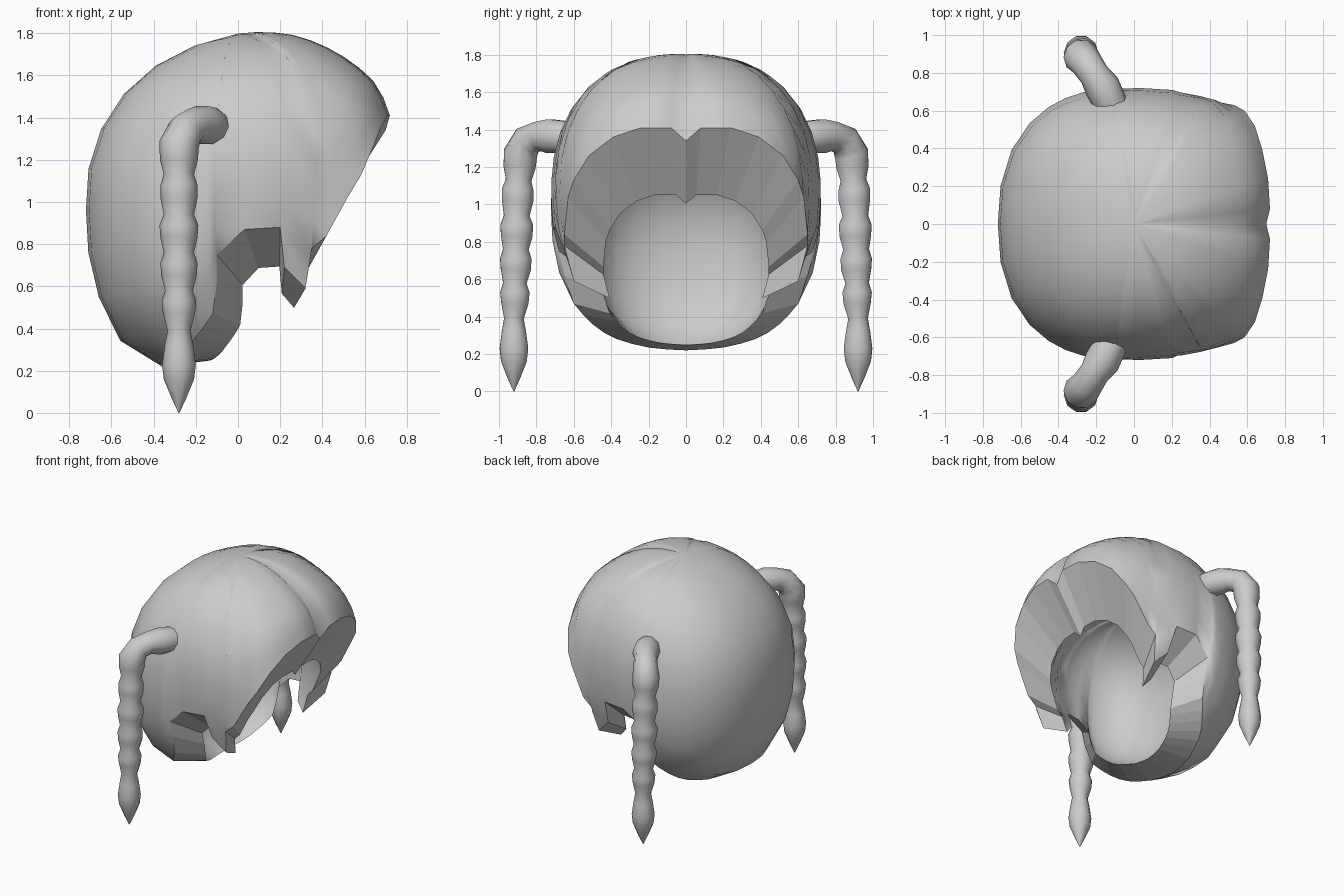
import bpy, bmesh, math
from mathutils import Vector

if "Cube" in bpy.data.objects:
    bpy.data.objects.remove(bpy.data.objects["Cube"])

hair = bpy.data.materials.new("hair_grey")
hair.diffuse_color = (0.6, 0.6, 0.6, 1)
hair.use_nodes = True
hair.node_tree.nodes["Principled BSDF"].inputs["Base Color"].default_value = hair.diffuse_color

C = Vector((0, 0, 1.0))      # centre of the hair mass
P, HALF_W = 2.4, 0.73        # roundness and half width
ROWS = 10

# side outline of the hair mass (x, z)
OUTLINE = [(-.72, .95), (-.71, 1.15), (-.62, 1.40), (-.44, 1.61), (-.27, 1.71), (-.09, 1.78),
           (.27, 1.79), (.5, 1.69), (.64, 1.58), (.71, 1.46), (.74, 1.3), (.76, 1.15), (.74, 1.0),
           (.68, .75), (.6, .5), (.4, .3), (0, .2), (-.36, .22), (-.55, .33), (-.62, .45), (-.69, .68)]
POLAR = sorted((math.atan2(z - C.z, x), math.hypot(x, z - C.z)) for x, z in OUTLINE)
POLAR = [(POLAR[-1][0] - math.tau, POLAR[-1][1])] + POLAR + [(POLAR[0][0] + math.tau, POLAR[0][1])]

# hairline from the fringe parting, round the sideburn and ear, to the nape
HAIRLINE = [(.70, 0, 1.34), (.72, .08, 1.41), (.71, .24, 1.41), (.68, .39, 1.36), (.64, .52, 1.26),
            (.585, .60, 1.13), (.53, .63, 1.04), (.42, .65, .84), (.35, .65, .78), (.32, .60, .59),
            (.22, .63, .69), (.20, .70, .88), (.03, .71, .87), (-.10, .68, .75), (-.10, .65, .62),
            (-.12, .60, .47), (-.16, .55, .41), (-.20, .50, .36), (-.24, .44, .315), (-.27, .37, .28),
            (-.30, .29, .255), (-.33, .2, .235), (-.35, .1, .225), (-.36, 0, .22)]


def surface_radius(d):
    a = math.atan2(d.z, d.x)
    for (a0, r0), (a1, r1) in zip(POLAR, POLAR[1:]):
        if a0 <= a <= a1:
            s = r0 + (r1 - r0) * (a - a0) / (a1 - a0)
            break
    return ((math.hypot(d.x, d.z) / s) ** P + (abs(d.y) / HALF_W) ** P) ** (-1 / P)


def strand(rim, parting):
    """Points from the crown down to one hairline point."""
    v = Vector(rim) - C
    up, d1 = Vector((0, 0, 1)), v.normalized()
    fit = v.length / surface_radius(d1)
    pts = []
    for i in range(1, ROWS + 1):
        t = i / ROWS
        d = up.slerp(d1, t)
        k = 1 + (fit - 1) * t ** 4
        if parting and i < ROWS:
            k -= 0.035 * min(1, t * 2)
        pts.append(C + d * surface_radius(d) * k)
    return pts


def cavity(p):
    return Vector((p.x * .58 + .08, p.y * .68, p.z * .675 + .1))


# hair cap: outer shell, inner shell and a flat faceted rim between them
full = HAIRLINE + [(x, -y, z) for x, y, z in HAIRLINE[-2:0:-1]]
cols = [strand(p, i == 0) for i, p in enumerate(full)]
crown = C + Vector((0, 0, surface_radius(Vector((0, 0, 1)))))
bm = bmesh.new()
shells = []
for f in (lambda p: p, cavity):
    shells.append((bm.verts.new(f(crown)), [[bm.verts.new(f(p)) for p in c] for c in cols]))
n = len(cols)
for j, (top, g) in enumerate(shells):
    for i in range(n):
        a, b = g[i], g[(i + 1) % n]
        quads = [(top, a[0], b[0])] + [(a[k], a[k + 1], b[k + 1], b[k]) for k in range(ROWS - 1)]
        for q in quads:
            bm.faces.new(q if j == 0 else q[::-1]).smooth = True
for i in range(n):
    o, q = shells[0][1], shells[1][1]
    k = (i + 1) % n
    bm.faces.new((o[i][-1], q[i][-1], q[k][-1], o[k][-1])).smooth = False
    for g in (o, q):
        bm.edges.get((g[i][-1], g[k][-1])).smooth = False
bmesh.ops.recalc_face_normals(bm, faces=bm.faces)
me = bpy.data.meshes.new("hair_cap")
bm.to_mesh(me)
bm.free()
me.materials.append(hair)
bpy.context.collection.objects.link(bpy.data.objects.new("hair_cap", me))

# braids: (x, y, z, radius) from the root inside the cap to the pointed tip
BRAID = [(-.06, .50, 1.33, .07), (-.13, .65, 1.36, .09), (-.17, .73, 1.365, .095), (-.21, .79, 1.365, .08),
         (-.25, .85, 1.34, .085), (-.28, .885, 1.27, .095), (-.28, .89, 1.20, .09), (-.28, .895, 1.13, .072),
         (-.28, .90, 1.08, .088), (-.28, .90, 1.02, .088), (-.28, .905, .94, .072),
         (-.28, .905, .89, .092), (-.28, .905, .83, .088), (-.28, .91, .76, .072),
         (-.28, .91, .71, .088), (-.28, .91, .65, .084), (-.28, .915, .58, .066),
         (-.28, .915, .53, .082), (-.28, .915, .47, .076), (-.28, .92, .39, .055),
         (-.28, .92, .32, .068), (-.28, .92, .23, .08), (-.28, .92, .16, .072),
         (-.28, .92, .07, .035), (-.28, .92, 0, .002)]
for side, name in ((-1, "braid_front"), (1, "braid_back")):
    cu = bpy.data.curves.new(name, 'CURVE')
    cu.dimensions = '3D'
    cu.bevel_depth = 1.0
    cu.bevel_resolution = 3
    cu.use_fill_caps = True
    sp = cu.splines.new('POLY')
    sp.points.add(len(BRAID) - 1)
    for pt, (x, y, z, r) in zip(sp.points, BRAID):
        pt.co = (x, y * side, z, 1)
        pt.radius = r
    ob = bpy.data.objects.new(name, cu)
    bpy.context.collection.objects.link(ob)
    bpy.ops.object.select_all(action='DESELECT')
    ob.select_set(True)
    bpy.context.view_layer.objects.active = ob
    bpy.ops.object.convert(target='MESH')
    ob = bpy.context.object
    ob.data.materials.clear()
    ob.data.materials.append(hair)
    bpy.ops.object.shade_smooth_by_angle(angle=math.radians(60))
